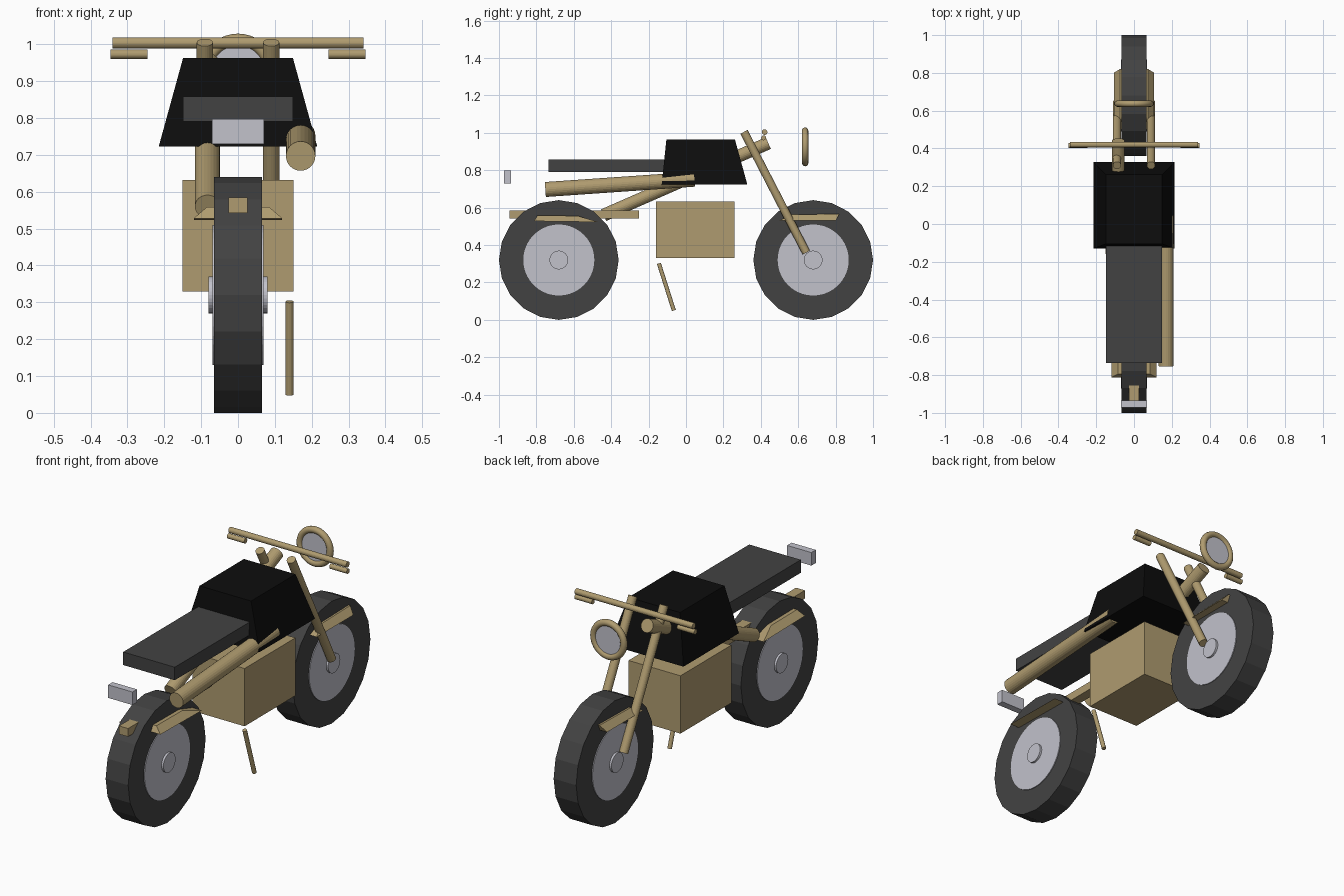
import bpy, bmesh, math
from mathutils import Vector

if "Cube" in bpy.data.objects:
    bpy.data.objects.remove(bpy.data.objects["Cube"])


def material(name, rgb):
    m = bpy.data.materials.new(name)
    m.diffuse_color = (*rgb, 1)
    m.use_nodes = True
    m.node_tree.nodes["Principled BSDF"].inputs["Base Color"].default_value = m.diffuse_color
    return m


TAN = material("tan metal", (0.43, 0.33, 0.16))
SILVER = material("silver", (0.54, 0.54, 0.60))
RUBBER = material("dark grey", (0.055, 0.055, 0.055))
BLACK = material("black", (0.004, 0.004, 0.004))


def finish(ob, name, mat):
    ob.name = name
    ob.data.materials.append(mat)
    return ob


def tube(name, a, b, r, mat, sides=24):
    """Capped cylinder running from a to b."""
    a, b = Vector(a), Vector(b)
    d = b - a
    bpy.ops.mesh.primitive_cylinder_add(vertices=sides, radius=r, depth=d.length,
                                        location=(a + b) / 2)
    ob = bpy.context.object
    ob.rotation_euler = d.to_track_quat('Z', 'Y').to_euler()
    return finish(ob, name, mat)


def block(name, bottom, top, mat):
    """Six-sided solid; each end is (half width, y rear, y front, z rear, z front)."""
    bm = bmesh.new()
    rings = []
    for w, y0, y1, z0, z1 in (bottom, top):
        rings.append([bm.verts.new(p) for p in
                      ((-w, y0, z0), (w, y0, z0), (w, y1, z1), (-w, y1, z1))])
    lo, hi = rings
    bm.faces.new(lo[::-1])
    bm.faces.new(hi)
    for i in range(4):
        j = (i + 1) % 4
        bm.faces.new((lo[i], lo[j], hi[j], hi[i]))
    me = bpy.data.meshes.new(name)
    bm.to_mesh(me)
    bm.free()
    ob = bpy.data.objects.new(name, me)
    bpy.context.collection.objects.link(ob)
    return finish(ob, name, mat)


def box(name, w, y0, y1, z0, z1, mat):
    return block(name, (w, y0, y1, z0, z0), (w, y0, y1, z1, z1), mat)


# Wheels: tyre, rim and hub
for side, y in (("rear", -0.68), ("front", 0.68)):
    for part, r, w, mat, n in (("tyre", 0.32, 0.065, RUBBER, 20),
                               ("rim", 0.19, 0.069, SILVER, 40),
                               ("hub", 0.05, 0.08, SILVER, 32)):
        tube(f"{side}_{part}", (-w, y, 0.32), (w, y, 0.32), r, mat, n)

# Body blocks
block("fuel_tank", (0.215, -0.13, 0.328, 0.723, 0.723),
      (0.149, -0.105, 0.262, 0.963, 0.963), BLACK)
box("seat", 0.149, -0.735, 0.0, 0.79, 0.858, RUBBER)
box("engine", 0.15, -0.16, 0.26, 0.33, 0.632, TAN)
box("tail_light", 0.07, -0.972, -0.935, 0.73, 0.798, SILVER)
box("rear_bracket", 0.026, -0.945, -0.25, 0.542, 0.585, TAN)

# Mudguards with sloping edges
block("rear_mudguard", (0.12, -0.812, -0.468, 0.528, 0.523),
      (0.085, -0.795, -0.58, 0.558, 0.556), TAN)
block("front_mudguard", (0.105, 0.50, 0.802, 0.532, 0.532),
      (0.075, 0.565, 0.82, 0.562, 0.567), TAN)

# Frame tube, exhaust and side stand
tube("frame_tube", (-0.083, -0.44, 0.56), (-0.083, 0.44, 0.945), 0.034, TAN)
tube("exhaust", (0.17, -0.752, 0.697), (0.17, 0.045, 0.752), 0.04, TAN)
tube("side_stand", (0.14, -0.145, 0.302), (0.14, -0.065, 0.05), 0.011, TAN, 16)

# Forks, handlebar and levers
tube("handlebar", (-0.34, 0.42, 1.004), (0.34, 0.42, 1.004), 0.015, TAN)
for side, s in (("left", -1), ("right", 1)):
    tube(f"{side}_fork", (s * 0.09, 0.31, 1.005), (s * 0.09, 0.643, 0.36), 0.022, TAN)
    tube(f"{side}_lever", (s * 0.246, 0.415, 0.973), (s * 0.346, 0.415, 0.973), 0.013, TAN)

# Headlight ring and lens
bpy.ops.mesh.primitive_torus_add(location=(0, 0.637, 0.925), rotation=(math.pi / 2, 0, 0),
                                 major_radius=0.087, minor_radius=0.017,
                                 major_segments=40, minor_segments=12)
finish(bpy.context.object, "headlight_ring", TAN)
bpy.ops.object.shade_smooth_by_angle(angle=math.radians(40))
tube("headlight_lens", (0, 0.63, 0.925), (0, 0.644, 0.925), 0.086, SILVER, 40)
